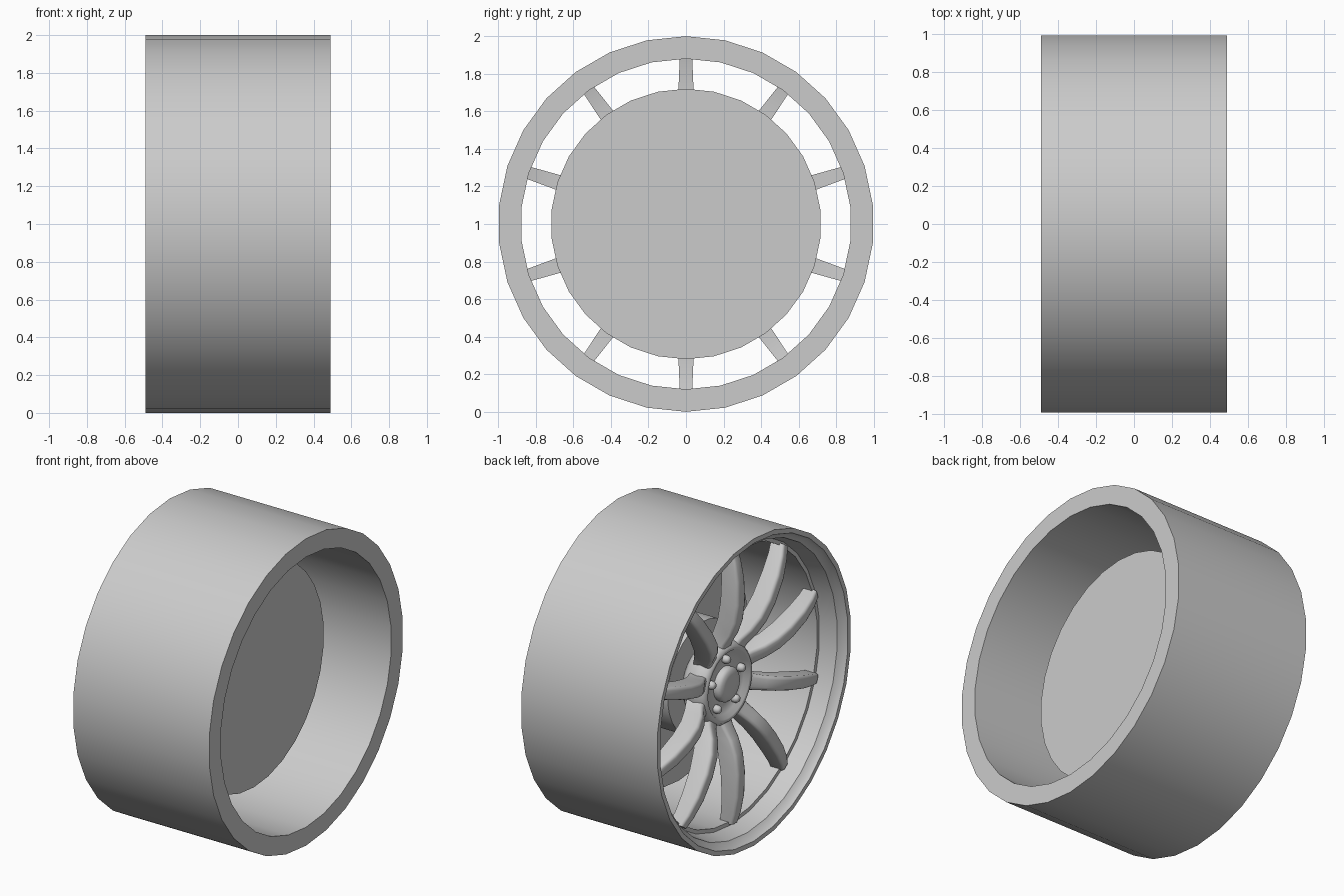
import bpy, bmesh, math
from mathutils import Matrix, Vector

if "Cube" in bpy.data.objects:
    bpy.data.objects.remove(bpy.data.objects["Cube"])

SIDES = 30
grey = bpy.data.materials.new("plain_grey")
grey.diffuse_color = (0.6, 0.6, 0.6, 1)
grey.use_nodes = True
grey.node_tree.nodes["Principled BSDF"].inputs["Base Color"].default_value = grey.diffuse_color


def finish(bm, name, angle=35):
    """Turn a bmesh into a shaded, coloured object."""
    bmesh.ops.remove_doubles(bm, verts=bm.verts, dist=1e-5)
    bmesh.ops.recalc_face_normals(bm, faces=bm.faces)
    me = bpy.data.meshes.new(name)
    bm.to_mesh(me)
    bm.free()
    me.materials.append(grey)
    ob = bpy.data.objects.new(name, me)
    bpy.context.collection.objects.link(ob)
    bpy.ops.object.select_all(action='DESELECT')
    ob.select_set(True)
    bpy.context.view_layer.objects.active = ob
    bpy.ops.object.shade_smooth_by_angle(angle=math.radians(angle))
    return ob


def skin(bm, rings, closed):
    """Bridge a list of equal vertex loops with quads."""
    n = len(rings[0])
    pairs = list(zip(rings, rings[1:])) + ([(rings[-1], rings[0])] if closed else [])
    for a, b in pairs:
        for i in range(n):
            j = (i + 1) % n
            bm.faces.new((a[i], a[j], b[j], b[i]))
    if not closed:
        bm.faces.new(rings[0])
        bm.faces.new(rings[-1])


def lathe(bm, profile, closed=False, sides=SIDES, cy=0, cz=1):
    """Spin (x, radius) points round an axis along x."""
    rings = []
    for x, r in profile:
        rings.append([bm.verts.new((x, cy + r * math.sin(math.tau * k / sides),
                                    cz + r * math.cos(math.tau * k / sides)))
                      for k in range(sides)])
    skin(bm, rings, closed)


def turned(name, profile, closed=False, angle=35):
    bm = bmesh.new()
    lathe(bm, profile, closed)
    return finish(bm, name, angle)


# Outer barrel: plain tread, open back, flared and stepped front lip
turned("wheel_barrel", [(-.49, 1), (.49, 1), (.49, .88), (-.33, .88), (-.33, .905),
                        (-.44, .93), (-.465, .96), (-.49, .97)], closed=True)

# Brake disc and the drum on its front
turned("brake_disc", [(.115, .72), (.05, .72)])
turned("brake_drum", [(.06, .36), (-.12, .36)])

# Dished hub with a raised ring round the wheel nuts
turned("hub", [(-.11, .20), (-.16, .25), (-.24, .27), (-.29, .255), (-.312, .235),
               (-.31, .215), (-.28, .195), (-.275, .12)], angle=60)

# Rounded centre cap
turned("centre_cap", [(-.26, .11), (-.305, .11), (-.322, .095), (-.327, .06)], angle=60)

# Five wheel nuts
bm = bmesh.new()
for k in range(5):
    a = math.tau * k / 5
    lathe(bm, [(-.26, .026), (-.30, .026), (-.314, .018), (-.318, .008)],
          sides=12, cy=.16 * math.sin(a), cz=1 + .16 * math.cos(a))
finish(bm, "wheel_nuts", 60)

# Ten spokes: radius, front x, half width, depth along the length
STATIONS = [(.20, -.285, .062, .11), (.27, -.312, .050, .12), (.34, -.355, .045, .13),
            (.43, -.388, .044, .13), (.55, -.404, .043, .125), (.70, -.400, .041, .115),
            (.82, -.378, .036, .10), (.89, -.355, .033, .09)]
bm = bmesh.new()
for k in range(10):
    turn = Matrix.Rotation(math.tau * k / 10, 3, 'X')
    rings = []
    for r, x, w, d in STATIONS:
        c = w * .45
        section = [(-w + c, 0), (w - c, 0), (w - c * .3, c * .3), (w, c),
                   (w, d), (-w, d), (-w, c), (-w + c * .3, c * .3)]
        rings.append([bm.verts.new(turn @ Vector((x + dx, y, r)) + Vector((0, 0, 1)))
                      for y, dx in section])
    skin(bm, rings, False)
finish(bm, "spokes", 50)
